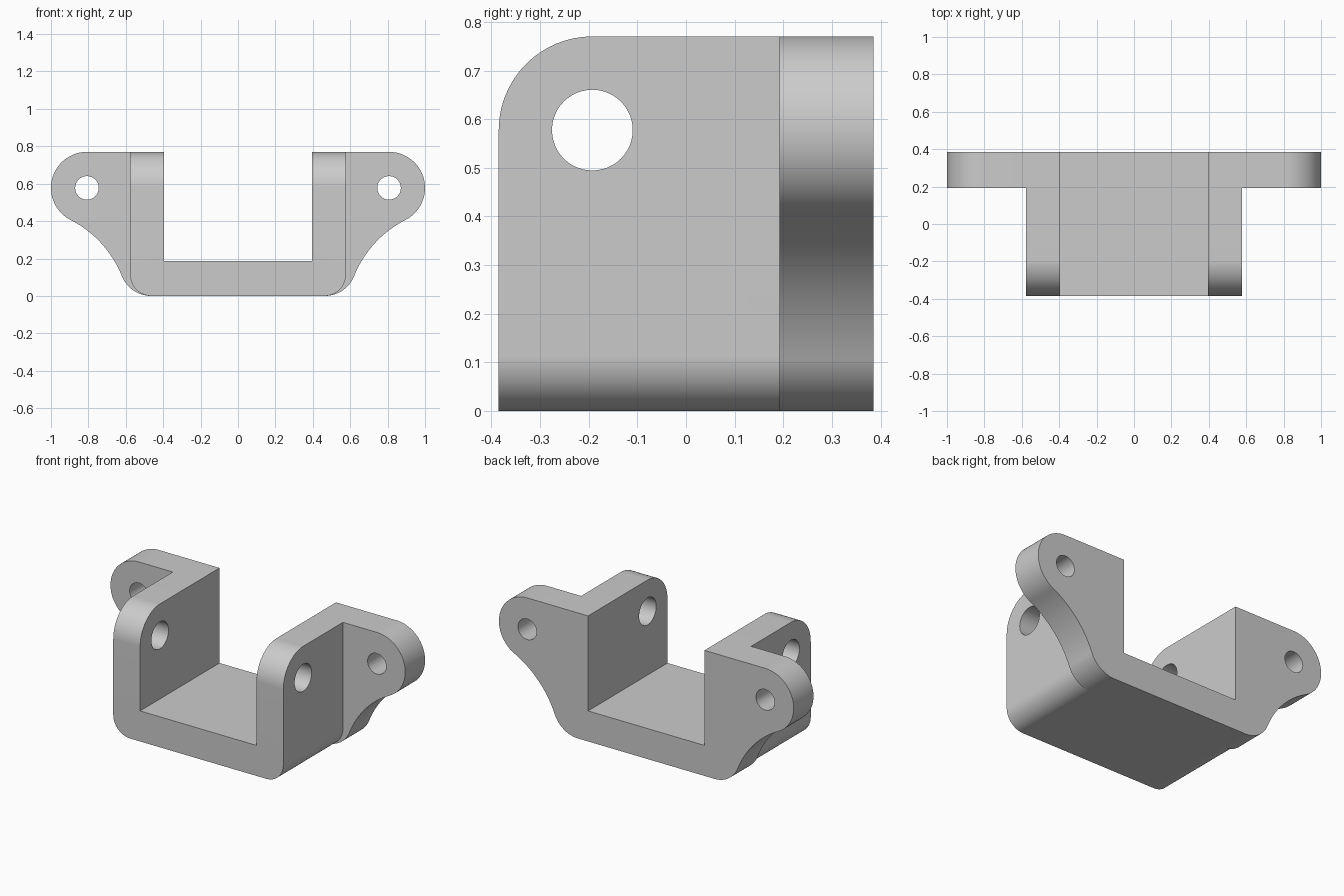
import bpy
from math import cos, sin, radians, sqrt, atan2, degrees

if "Cube" in bpy.data.objects:
    bpy.data.objects.remove(bpy.data.objects["Cube"], do_unlink=True)

grey = bpy.data.materials.new("plain grey")
grey.use_nodes = True
grey.diffuse_color = (0.6, 0.6, 0.6, 1)
grey.node_tree.nodes["Principled BSDF"].inputs["Base Color"].default_value = (0.6, 0.6, 0.6, 1)

# Main sizes
H = 0.77            # overall height
D = 0.385           # half depth
W = 0.577           # half width over the walls
IN = 0.395          # half width of the channel
FLOOR = 0.187       # floor thickness
R = 0.1925          # ear radius, also ear thickness
EAR_X, EAR_Z = 1 - R, H - R


def arc(cx, cz, r, a0, a1, n=24):
    """Points on an arc, angles in degrees."""
    return [(cx + r * cos(radians(a0 + (a1 - a0) * i / n)),
             cz + r * sin(radians(a0 + (a1 - a0) * i / n))) for i in range(n + 1)]


def mirrored(half):
    """Close a right-hand half outline with its mirror image."""
    return half + [(-x, z) for x, z in reversed(half)]


def prism(name, outline, lo, hi, axis):
    """Extrude an outline along y (outline in xz) or x (outline in yz)."""
    place = (lambda p, t: (p[0], t, p[1])) if axis == "y" else (lambda p, t: (t, p[0], p[1]))
    n = len(outline)
    verts = [place(p, t) for t in (lo, hi) for p in outline]
    faces = [list(range(n)), list(range(2 * n - 1, n - 1, -1))]
    faces += [[i, i + n, (i + 1) % n + n, (i + 1) % n] for i in range(n)]
    mesh = bpy.data.meshes.new(name)
    mesh.from_pydata(verts, [], faces)
    if axis == "x":
        mesh.flip_normals()
    mesh.materials.append(grey)
    obj = bpy.data.objects.new(name, mesh)
    bpy.context.scene.collection.objects.link(obj)
    return obj


def combine(target, tool, operation):
    """Apply a boolean and discard the tool."""
    tool.hide_render = True
    mod = target.modifiers.new(operation, "BOOLEAN")
    mod.operation, mod.object, mod.solver = operation, tool, "EXACT"
    bpy.context.view_layer.objects.active = target
    bpy.ops.object.modifier_apply(modifier=mod.name)
    bpy.data.objects.remove(tool, do_unlink=True)


# U-shaped channel, over-long so that the side profile trims it
r = 0.115
channel = arc(W - r, r, r, -90, 0) + [(W, 1), (IN, 1), (IN, FLOOR)]
bracket = prism("bracket", mirrored(channel), -0.5, 0.5, "y")

# Side profile with rounded upper front corner
side = [(-D, -0.1), (D, -0.1), (D, H)] + arc(-D + R, H - R, R, 90, 180)
combine(bracket, prism("side_trim", side, -1.2, 1.2, "x"), "INTERSECT")

# Rear flange: bottom fillet, concave sweep, round ear
sweep, fillet, turn = 0.577, 0.17, -63
sx = EAR_X + (R + sweep) * cos(radians(turn))
sz = EAR_Z + (R + sweep) * sin(radians(turn))
fx = sx - sqrt((sweep + fillet) ** 2 - (fillet - sz) ** 2)
meet = degrees(atan2(sz - fillet, sx - fx))
flange = (arc(fx, fillet, fillet, -90, meet)
          + arc(sx, sz, sweep, meet + 180, turn + 180)[1:]
          + arc(EAR_X, EAR_Z, R, turn, 90, 40)[1:]
          + [(IN, H), (IN, FLOOR)])
combine(bracket, prism("rear_flange", mirrored(flange), D - R, D, "y"), "UNION")

# Ear holes and wall pivot holes
for s in (-1, 1):
    hole = arc(s * EAR_X, EAR_Z, 0.063, 0, 352.5, 47)
    combine(bracket, prism("ear_hole", hole, 0, 0.6, "y"), "DIFFERENCE")
pivot = arc(-D + R, EAR_Z, 0.083, 0, 352.5, 47)
combine(bracket, prism("pivot_hole", pivot, -0.7, 0.7, "x"), "DIFFERENCE")

# Smooth curved surfaces, keep sharp edges
bpy.ops.object.select_all(action="DESELECT")
bracket.select_set(True)
bpy.context.view_layer.objects.active = bracket
bpy.ops.object.shade_smooth_by_angle(angle=radians(25))
